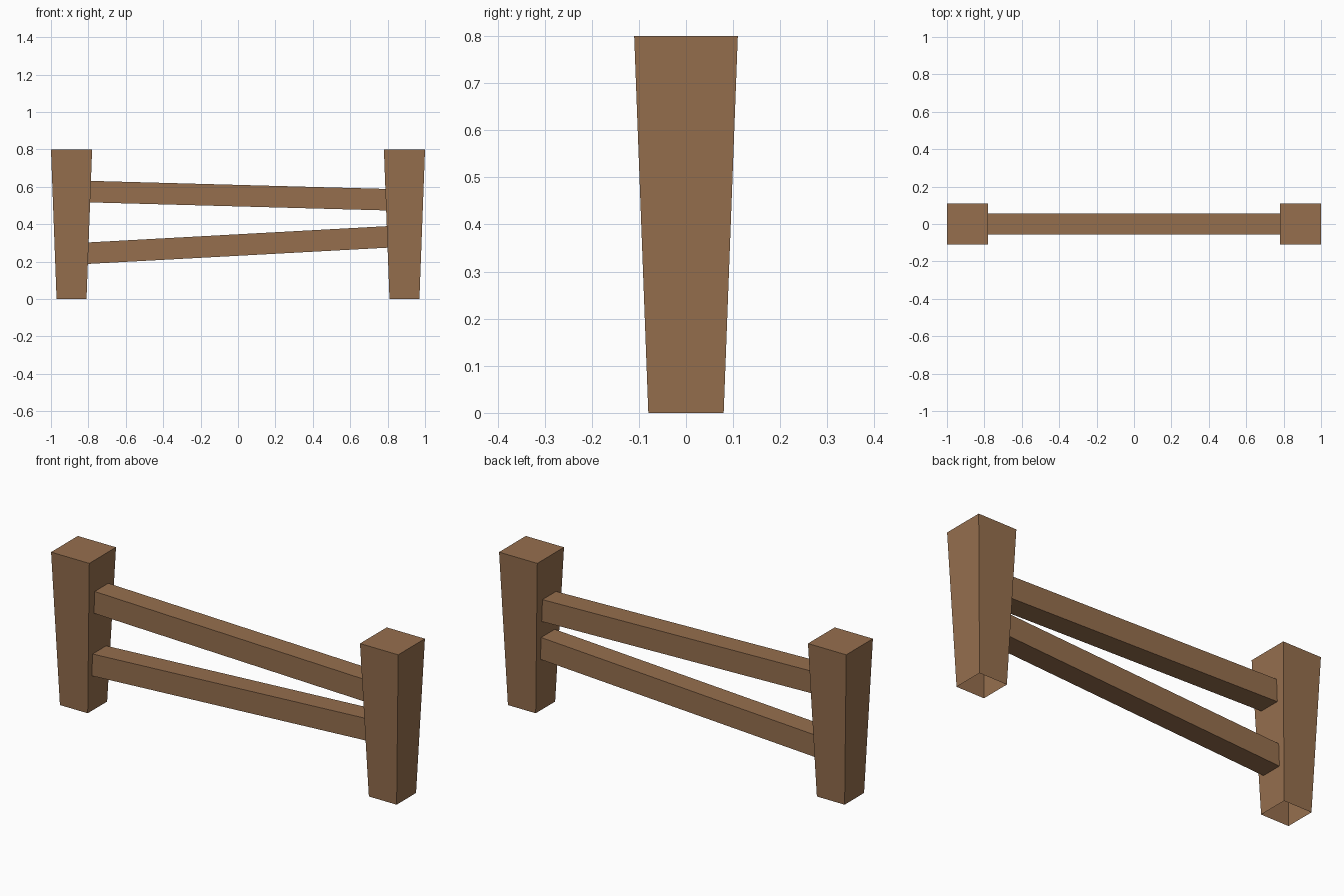
import bpy, bmesh

if "Cube" in bpy.data.objects:
    bpy.data.objects.remove(bpy.data.objects["Cube"])

wood = bpy.data.materials.new("brown wood")
wood.diffuse_color = (0.305, 0.159, 0.076, 1)
wood.use_nodes = True
wood.node_tree.nodes["Principled BSDF"].inputs["Base Color"].default_value = wood.diffuse_color

POST_X, H, BOTTOM, TOP = 0.89, 0.80, 0.08, 0.11


def add_mesh(name, bm):
    bmesh.ops.recalc_face_normals(bm, faces=bm.faces)
    mesh = bpy.data.meshes.new(name)
    bm.to_mesh(mesh)
    bm.free()
    mesh.materials.append(wood)
    obj = bpy.data.objects.new(name, mesh)
    bpy.context.collection.objects.link(obj)


def inner_face_x(z):
    """Distance from the centre to the post's inner face at height z."""
    return POST_X - (BOTTOM + (TOP - BOTTOM) * z / H)


# Tapered posts, open underneath
def post(name, x):
    bm = bmesh.new()
    bmesh.ops.create_cube(bm, size=2)
    bmesh.ops.delete(bm, geom=[f for f in bm.faces if f.normal.z < -0.5],
                     context='FACES')
    for v in bm.verts:
        half = TOP if v.co.z > 0 else BOTTOM
        v.co = (x + v.co.x * half, v.co.y * half, H if v.co.z > 0 else 0)
    add_mesh(name, bm)


# Sloping rails, ends cut to meet the tapered posts
def rail(name, z_left, z_right, half_y=0.056, half_z=0.0575):
    bm = bmesh.new()
    bmesh.ops.create_cube(bm, size=2)
    for v in bm.verts:
        side = v.co.x
        z = (z_right if side > 0 else z_left) + v.co.z * half_z
        v.co = (side * (inner_face_x(z) + 0.002), v.co.y * half_y, z)
    add_mesh(name, bm)


post("left_post", -POST_X)
post("right_post", POST_X)
rail("upper_rail", 0.574, 0.531)
rail("lower_rail", 0.245, 0.332)
